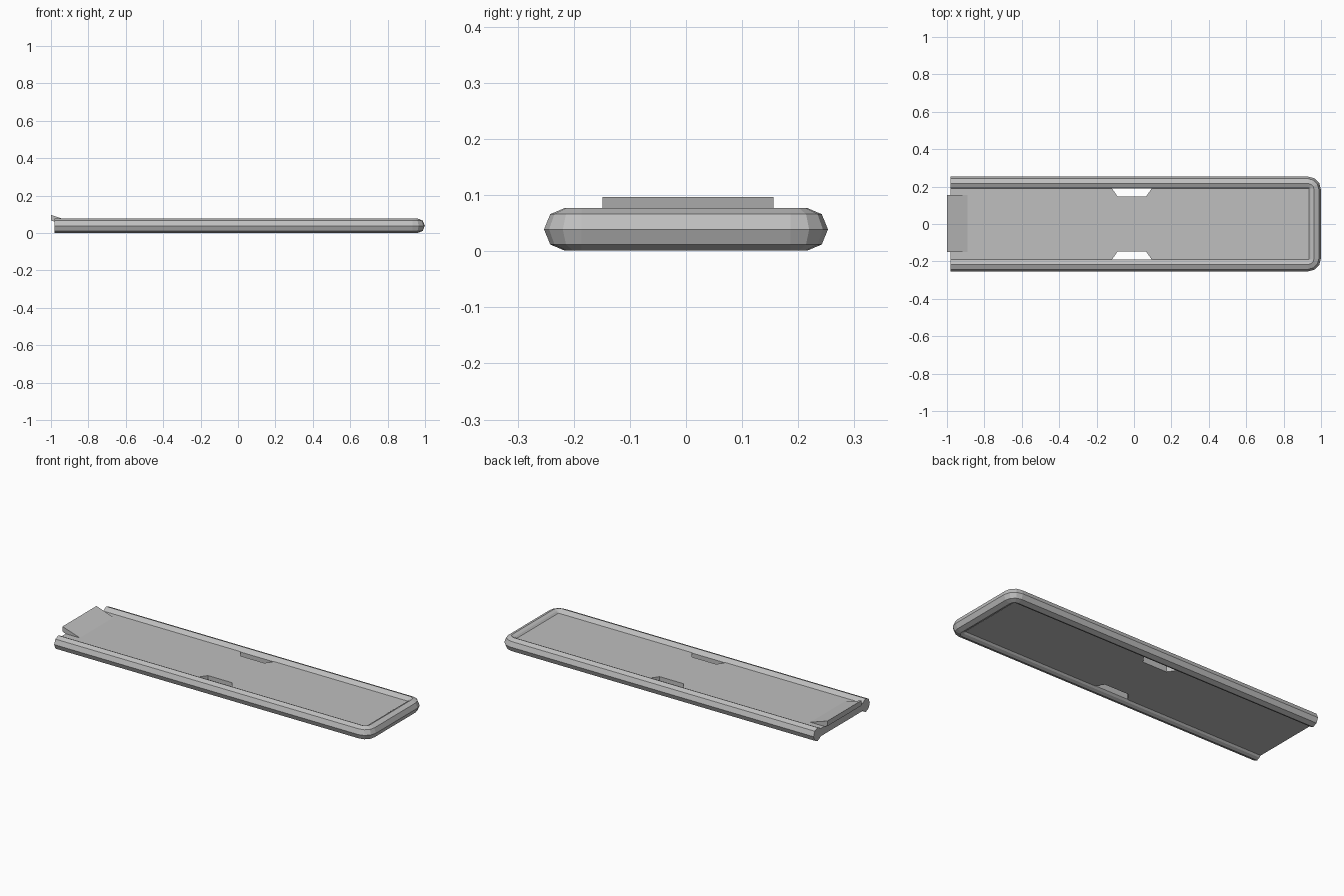
import bpy, bmesh, math

if "Cube" in bpy.data.objects:
    bpy.data.objects.remove(bpy.data.objects["Cube"])

grey = bpy.data.materials.new("plain grey")
grey.diffuse_color = (0.52, 0.52, 0.52, 1)
grey.use_nodes = True
grey.node_tree.nodes["Principled BSDF"].inputs["Base Color"].default_value = grey.diffuse_color


def make_object(name, bm):
    bmesh.ops.recalc_face_normals(bm, faces=bm.faces[:])
    mesh = bpy.data.meshes.new(name)
    bm.to_mesh(mesh)
    bm.free()
    mesh.materials.append(grey)
    obj = bpy.data.objects.new(name, mesh)
    bpy.context.collection.objects.link(obj)
    return obj


def prism(name, points, offset):
    """Close a polygon and extrude it along offset."""
    bm = bmesh.new()
    face = bm.faces.new([bm.verts.new(p) for p in points])
    ext = bmesh.ops.extrude_face_region(bm, geom=[face], use_keep_orig=True)
    verts = [g for g in ext["geom"] if isinstance(g, bmesh.types.BMVert)]
    bmesh.ops.translate(bm, verts=verts, vec=offset)
    return make_object(name, bm)


LEFT, CX, CY, R = -0.98, 0.932, 0.186, 0.067   # rim end, corner centre, radius
MID = 0.039                                    # mid height of the rim

# Rim: faceted section swept around three sides with rounded corners
# section = (distance from corner centre, height)
upper = [(R, 0), (R - 0.011, 0.027), (R - 0.037, 0.038),
         (R - 0.054, 0.030), (0.003, 0.020)]
section = [(r, MID + h) for r, h in upper]
section += [(r, MID - h) for r, h in reversed(upper[1:])]

# path stations = (centre x, centre y, outward angle)
path = [(LEFT, -CY, -90)]
path += [(CX, -CY, a) for a in (-90, -60, -30, 0)]
path += [(CX, CY, a) for a in (0, 30, 60, 90)]
path += [(LEFT, CY, 90)]

bm = bmesh.new()
rings = []
for x, y, deg in path:
    c, s = math.cos(math.radians(deg)), math.sin(math.radians(deg))
    rings.append([bm.verts.new((x + r * c, y + r * s, z)) for r, z in section])
n = len(section)
for a, b in zip(rings, rings[1:]):
    for i in range(n):
        j = (i + 1) % n
        bm.faces.new((a[i], a[j], b[j], b[i]))
bm.faces.new(rings[0])
bm.faces.new(rings[-1])
make_object("rim", bm)

# Plate: flat panel with a tapered finger notch in each long side
Y, BOTTOM, TOP = CY + 0.003, 0.017, 0.061
notch = [(-0.117, Y), (-0.087, 0.146), (0.064, 0.146), (0.094, Y)]
side = [(LEFT, Y)] + notch + [(CX + 0.003, Y)]
outline = side + [(x, -y) for x, y in reversed(side)]
prism("plate", [(x, y, BOTTOM) for x, y in outline], (0, 0, TOP - BOTTOM))

# Thumb ramp: wedge rising towards the open end and overhanging it
ramp = [(-1.0, 0.097), (-1.0, 0.068), (-0.98, 0.0605), (-0.89, 0.0605)]
prism("thumb_ramp", [(x, -0.149, z) for x, z in ramp], (0, 0.305, 0))
